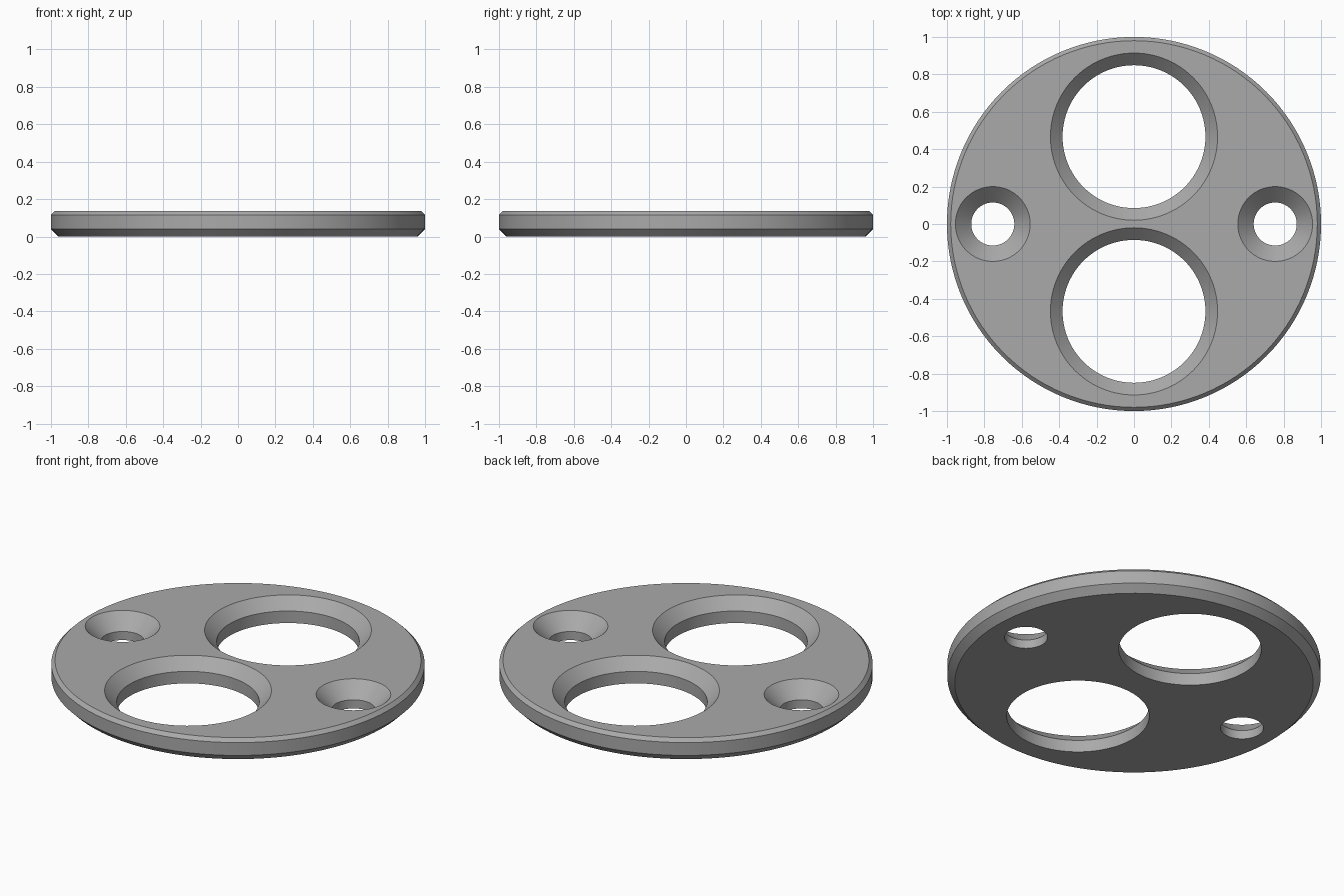
import bpy
import math

cube = bpy.data.objects.get("Cube")
if cube:
    bpy.data.objects.remove(cube)

H = 0.136  # plate thickness

grey = bpy.data.materials.new("plain grey")
grey.use_nodes = True
colour = (0.4, 0.4, 0.4, 1)
grey.diffuse_color = colour
grey.node_tree.nodes["Principled BSDF"].inputs["Base Color"].default_value = colour


def turned(name, profile, centre=(0, 0), sides=96):
    """Solid of revolution from (radius, height) pairs, bottom to top."""
    verts, faces = [], []
    for r, z in profile:
        for i in range(sides):
            a = math.tau * i / sides
            verts.append((r * math.cos(a), r * math.sin(a), z))
    for k in range(len(profile) - 1):
        for i in range(sides):
            j = (i + 1) % sides
            low, high = k * sides, (k + 1) * sides
            faces.append((low + i, low + j, high + j, high + i))
    faces.append(tuple(reversed(range(sides))))
    faces.append(tuple(range(len(verts) - sides, len(verts))))
    mesh = bpy.data.meshes.new(name)
    mesh.from_pydata(verts, [], faces)
    mesh.materials.append(grey)
    obj = bpy.data.objects.new(name, mesh)
    obj.location = (*centre, 0)
    bpy.context.collection.objects.link(obj)
    return obj


# Disc with a wide lower chamfer and a narrow upper one
plate = turned("round_plate", [(0.96, 0), (1, 0.04), (1, H - 0.02), (0.98, H)], sides=128)


def drill(name, centre, bore, mouth):
    """Cut a straight bore with a 45 degree countersink at the top."""
    over = 0.05
    step = H - (mouth - bore)
    cutter = turned(name, [(bore, -over), (bore, step), (mouth + over, H + over)], centre)
    cutter.hide_render = True
    cutter.hide_viewport = True
    cutter.display_type = 'WIRE'
    cut = plate.modifiers.new(name, 'BOOLEAN')
    cut.operation = 'DIFFERENCE'
    cut.solver = 'EXACT'
    cut.object = cutter
    return cutter


# Two large openings and two screw holes
cutters = []
for side, word in ((-1, "front"), (1, "back")):
    cutters.append(drill(word + "_opening_cutter", (0, side * 0.467), 0.382, 0.447))
for side, word in ((-1, "right"), (1, "left")):
    cutters.append(drill(word + "_screw_hole_cutter", (side * 0.755, 0), 0.115, 0.2))

# Apply the cuts and discard the cutters
bpy.context.view_layer.update()
bpy.context.view_layer.objects.active = plate
plate.select_set(True)
for cut in list(plate.modifiers):
    bpy.ops.object.modifier_apply(modifier=cut.name)
for cutter in cutters:
    bpy.data.objects.remove(cutter)

bpy.ops.object.shade_smooth_by_angle(angle=math.radians(30))
